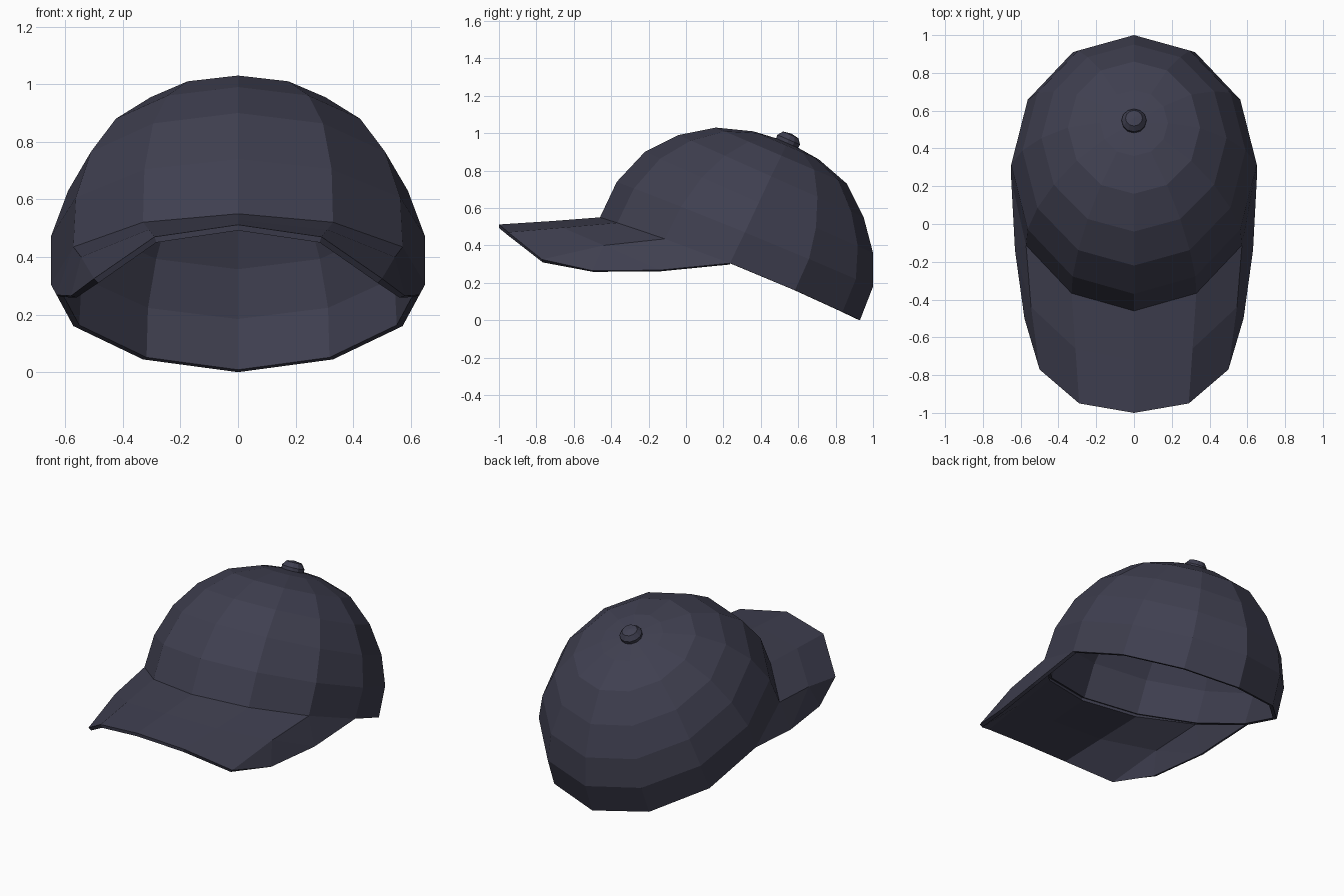
import bpy, bmesh, math
from mathutils import Matrix, Vector

if "Cube" in bpy.data.objects:
    bpy.data.objects.remove(bpy.data.objects["Cube"])

mat = bpy.data.materials.new("navy_cloth")
mat.diffuse_color = (0.05, 0.05, 0.08, 1)
mat.use_nodes = True
mat.node_tree.nodes["Principled BSDF"].inputs["Base Color"].default_value = mat.diffuse_color
SIDES = 12


def make(name, verts, faces):
    me = bpy.data.meshes.new(name)
    me.from_pydata(verts, [], faces)
    me.update()
    ob = bpy.data.objects.new(name, me)
    bpy.context.collection.objects.link(ob)
    me.materials.append(mat)
    return ob


def lathe(rings, pole):
    """Rings of SIDES points, joined in order and closed by a fan to the pole."""
    verts = [p for ring in rings for p in ring] + [pole]
    faces = []
    for k in range(len(rings)):
        for i in range(SIDES):
            a, b = k * SIDES + i, k * SIDES + (i + 1) % SIDES
            if k < len(rings) - 1:
                faces.append((a, b, b + SIDES, a + SIDES))
            else:
                faces.append((a, b, len(verts) - 1))
    return verts, faces


def thicken(ob, t):
    m = ob.modifiers.new("thickness", "SOLIDIFY")
    m.thickness, m.offset, m.use_even_offset = t, -1, True


# Crown: tilted dome; each ring is front (y, z), back (y, z), half width, side lift
profile = [
    ((-0.46, 0.55), (0.93, 0.00), 0.66, 0.03),
    ((-0.37, 0.74), (1.00, 0.18), 0.65, 0.01),
    ((-0.22, 0.90), (1.00, 0.36), 0.59, 0.0),
    ((-0.04, 0.99), (0.95, 0.55), 0.49, 0.0),
    ((0.16, 1.03), (0.86, 0.73), 0.35, 0.0),
    ((0.36, 1.01), (0.71, 0.86), 0.18, 0.0),
]
rings = []
for (fy, fz), (by, bz), w, lift in profile:
    ring = []
    for i in range(SIDES):
        a = 2 * math.pi * i / SIDES
        s, c = math.sin(a), math.cos(a)
        ring.append((min(0.65, max(-0.65, w * s)),
                     (fy + by) / 2 + (fy - by) / 2 * c,
                     (fz + bz) / 2 + (fz - bz) / 2 * c + lift * s * s))
    rings.append(ring)
rim = rings[0]
crown = make("crown", *lathe(rings, (0, 0.54, 0.955)))
thicken(crown, 0.022)

# Brim: right half from the crown rim to the outer edge, then mirrored
inner = [rim[i] for i in range(4)]
middle = [(0, -0.72, 0.53), (0.31, -0.66, 0.495), (0.545, -0.44, 0.40)]
outer = [(0, -1.0, 0.512), (0.29, -0.95, 0.47), (0.50, -0.77, 0.325),
         (0.58, -0.50, 0.265), (0.63, -0.14, 0.268)]
faces = [(0, 4, 5, 1), (1, 5, 6, 2), (4, 7, 8, 5), (5, 8, 9, 6),
         (6, 9, 10), (6, 10, 11), (6, 11, 2), (2, 11, 3)]
brim = make("brim", inner + middle + outer, faces)
mirror = brim.modifiers.new("mirror", "MIRROR")
mirror.use_clip = True
thicken(brim, 0.02)

# Button on the top of the crown, tilted with the dome
place = Matrix.Translation((0, 0.54, 0.945)) @ Matrix.Rotation(-math.radians(23.5), 4, 'X')
rings = [[place @ Vector((r * math.sin(2 * math.pi * i / SIDES),
                          -r * math.cos(2 * math.pi * i / SIDES), h))
          for i in range(SIDES)]
         for r, h in [(0.062, -0.02), (0.066, 0.022), (0.045, 0.05)]]
make("top_button", *lathe(rings, place @ Vector((0, 0, 0.058))))
